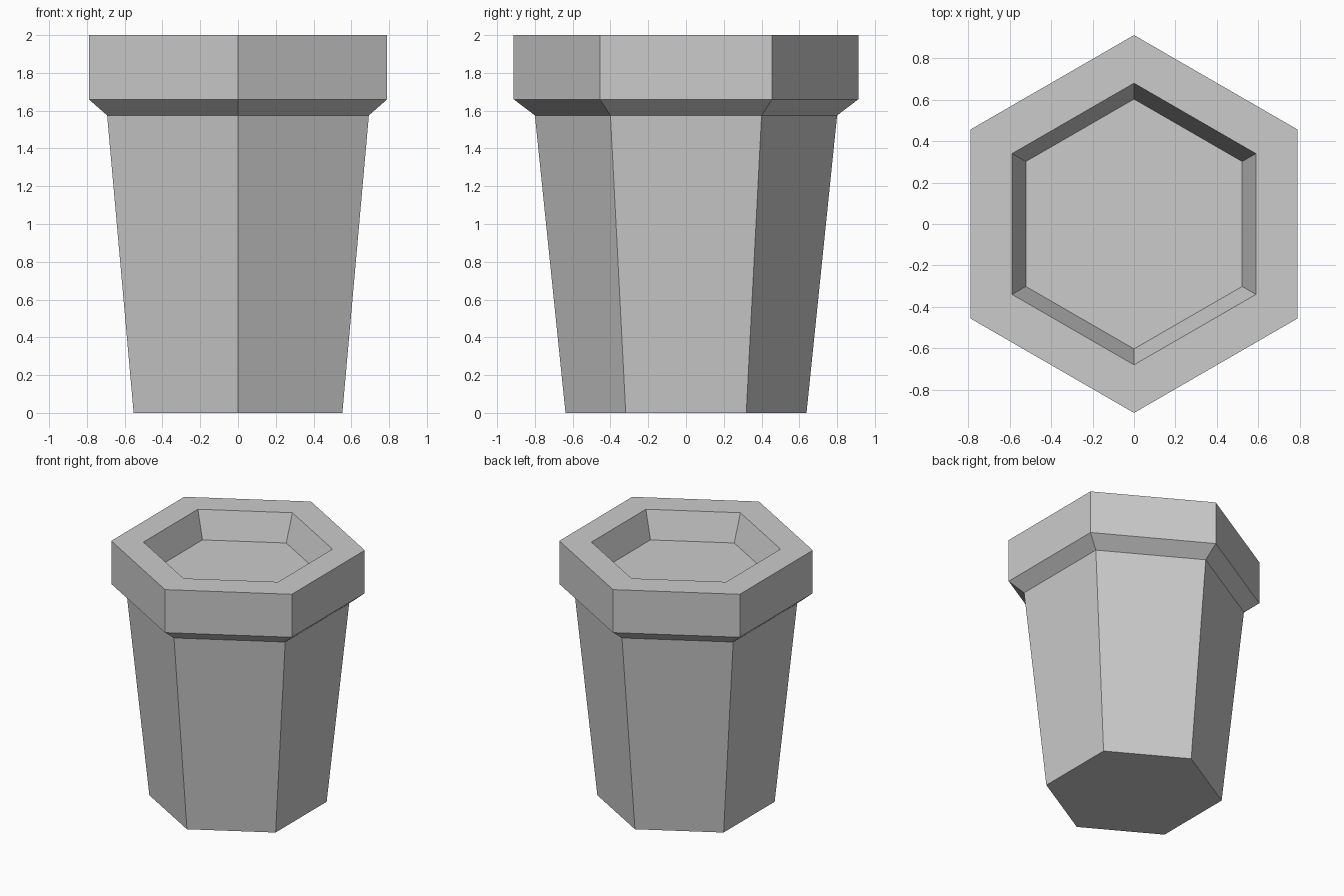
import bpy, bmesh
from math import sin, cos, pi

cube = bpy.data.objects.get("Cube")
if cube:
    bpy.data.objects.remove(cube, do_unlink=True)

SIDES = 6

# Single plain grey
grey = bpy.data.materials.new("plain grey")
grey.use_nodes = True
colour = (0.6, 0.6, 0.6, 1)
grey.diffuse_color = colour
grey.node_tree.nodes["Principled BSDF"].inputs["Base Color"].default_value = colour

# Profile from underside, up the tapered wall, over the rim, into the recess
profile = [
    (0.638, 0.0),    # foot
    (0.80, 1.575),   # top of wall
    (0.912, 1.66),   # rim underside
    (0.912, 2.0),    # rim outer edge
    (0.68, 2.0),     # rim inner edge
    (0.603, 1.79),   # recessed floor
]


def hex_ring(bm, radius, z):
    """Ring of vertices with a corner pointing to the front and back."""
    angles = [pi / 2 + 2 * pi * i / SIDES for i in range(SIDES)]
    return [bm.verts.new((radius * cos(a), radius * sin(a), z)) for a in angles]


# Hexagonal pot, lofted through the profile and capped at both ends
bm = bmesh.new()
rings = [hex_ring(bm, r, z) for r, z in profile]
for low, high in zip(rings, rings[1:]):
    for i in range(SIDES):
        j = (i + 1) % SIDES
        bm.faces.new((low[i], low[j], high[j], high[i]))
bm.faces.new(rings[0][::-1])
bm.faces.new(rings[-1])
bmesh.ops.recalc_face_normals(bm, faces=bm.faces)

mesh = bpy.data.meshes.new("hexagonal_pot")
bm.to_mesh(mesh)
bm.free()
mesh.materials.append(grey)
pot = bpy.data.objects.new("hexagonal_pot", mesh)
bpy.context.collection.objects.link(pot)
